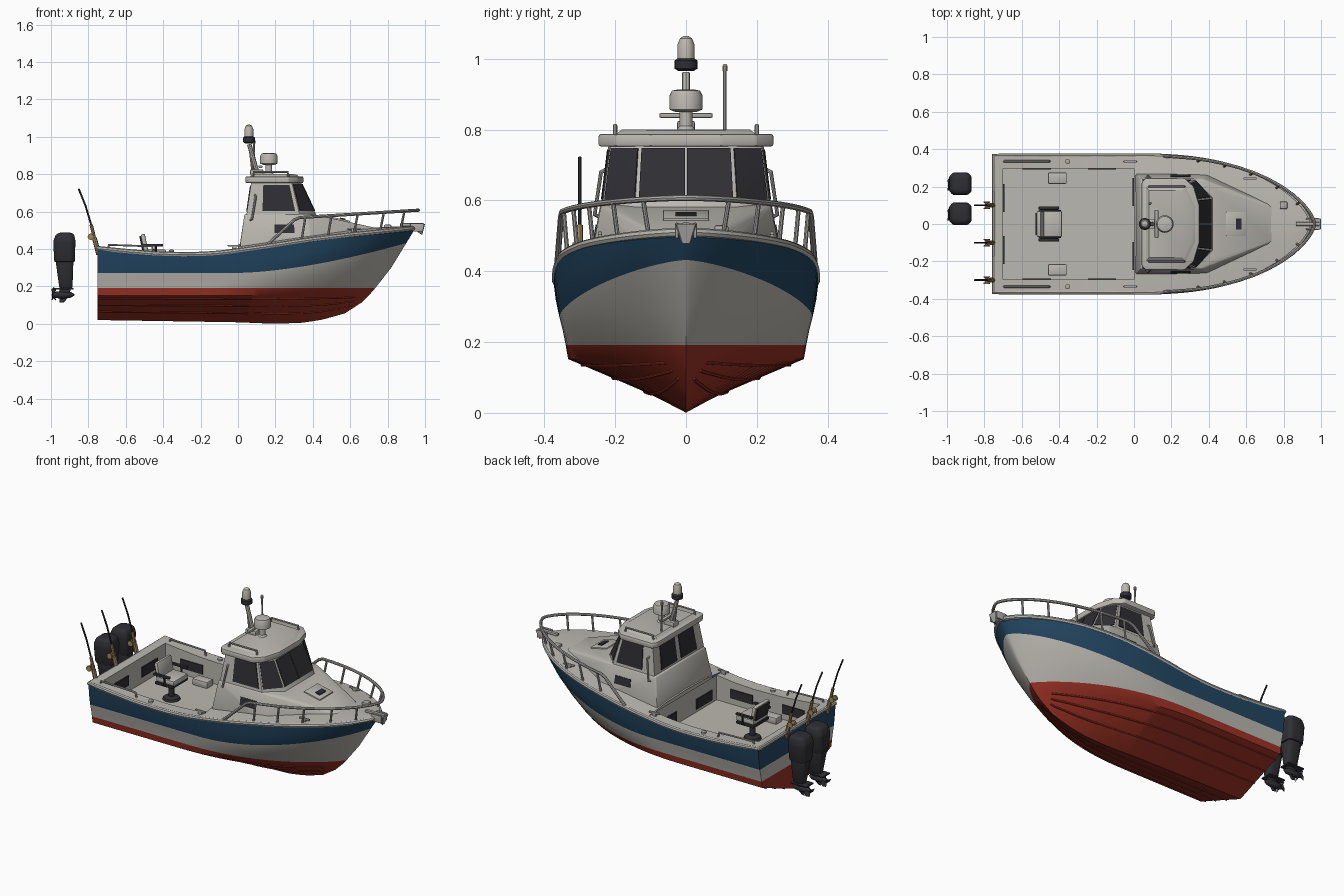
import bpy, bmesh, math
from mathutils import Vector as V, Matrix

if "Cube" in bpy.data.objects:
    bpy.data.objects.remove(bpy.data.objects["Cube"])

def material(name, c):
    m = bpy.data.materials.new(name)
    m.diffuse_color = (*c, 1)
    m.use_nodes = True
    m.node_tree.nodes["Principled BSDF"].inputs["Base Color"].default_value = m.diffuse_color
    return m
WHITE = material("off_white", (.50, .48, .44))
BLUE = material("navy_blue", (.016, .06, .12))
RED = material("bottom_red", (.34, .032, .018))
DARK = material("dark_grey", (.028, .028, .034))
TAN = material("brass_tan", (.36, .25, .11))
STEEL = material("rail_grey", (.42, .41, .39))

# ---------- helpers ----------
def finish(name, bm, *mats):
    me = bpy.data.meshes.new(name)
    bm.to_mesh(me); bm.free()
    for m in mats: me.materials.append(m)
    ob = bpy.data.objects.new(name, me)
    bpy.context.collection.objects.link(ob)
    return ob

def solid(name, pts, mat, bevel=0, seg=2, mirror=False):
    """Convex body through points, with optional mirrored y and rounded edges."""
    bm = bmesh.new()
    pts = list(pts) + ([(x, -y, z) for x, y, z in pts] if mirror else [])
    for p in pts: bm.verts.new(p)
    bmesh.ops.convex_hull(bm, input=bm.verts)
    bmesh.ops.dissolve_limit(bm, angle_limit=.03, verts=bm.verts, edges=bm.edges)
    if bevel:
        bmesh.ops.bevel(bm, geom=bm.edges[:], offset=bevel, segments=seg, affect='EDGES', profile=.5)
    bmesh.ops.recalc_face_normals(bm, faces=bm.faces)
    return finish(name, bm, mat)

def box(name, c, s, mat, bevel=0, tilt=0):
    R = Matrix.Rotation(tilt, 3, 'Y')
    return solid(name, [V(c) + R @ V((i*s[0]/2, j*s[1]/2, k*s[2]/2))
                 for i in (-1, 1) for j in (-1, 1) for k in (-1, 1)], mat, bevel)

def tube(name, pts, r, mat, res=2):
    cu = bpy.data.curves.new(name, 'CURVE')
    cu.dimensions = '3D'; cu.bevel_depth = r; cu.bevel_resolution = res; cu.use_fill_caps = True
    sp = cu.splines.new('POLY'); sp.points.add(len(pts) - 1)
    for q, p in zip(sp.points, pts): q.co = (*p, 1)
    tmp = bpy.data.objects.new(name, cu)
    me = bpy.data.meshes.new_from_object(tmp)
    bpy.data.objects.remove(tmp)
    me.materials.clear(); me.materials.append(mat)
    ob = bpy.data.objects.new(name, me)
    bpy.context.collection.objects.link(ob)

def lathe(name, prof, loc, mat, n=20, rot=Matrix()):
    bm = bmesh.new()
    rings = [[bm.verts.new((r*math.cos(a*math.tau/n), r*math.sin(a*math.tau/n), z)) for a in range(n)] for r, z in prof]
    for A, B in zip(rings, rings[1:]):
        for i in range(n): bm.faces.new((A[i], A[(i+1) % n], B[(i+1) % n], B[i]))
    bm.faces.new(rings[0][::-1]); bm.faces.new(rings[-1])
    bm.transform(Matrix.Translation(loc) @ rot)
    finish(name, bm, mat)

def plate(name, q, u0, u1, v0, v1, mat=DARK):
    """Thin pane on the quad q (bottom a,b then top c,d), within a u,v window."""
    a, b, c, d = map(V, q)
    at = lambda u, v: a.lerp(b, u).lerp(d.lerp(c, u), v)
    n = (b - a).cross(d - a).normalized() * .004
    solid(name, [at(u, v) + s*n for u in (u0, u1) for v in (v0, v1) for s in (-1, 1)], mat)

def interp(t, x):
    for (x0, z0), (x1, z1) in zip(t, t[1:]):
        if x <= x1: return z0 + (z1 - z0)*(x - x0)/(x1 - x0)
    return t[-1][1]

# ---------- hull lines ----------
KEEL = [(-.75, .02), (0, .008), (.2, 0), (.35, .006), (.45, .022), (.57, .055), (.66, .113), (.735, .19)]
SHEER = [(-.75, .40), (-.6, .385), (-.45, .372), (-.26, .367), (-.12, .373), (0, .388), (.15, .41), (.35, .442), (.6, .473), (.95, .508)]
zs = lambda x: interp(SHEER, x)
zb = lambda x: .272 + .16*(max(x, 0)/.9)**1.6
def half(x, xe, w, x0, p, q):
    u = min(1, max(0, (x - x0)/(xe - x0)))
    return w*(1 - u**p)**q
ys = lambda x, xe=.945, w=.374: half(x, xe, w, 0, 2.5, .65)
ROWS = [(.66, 0, lambda x: interp(KEEL, x), 0, 2, 1), (.70, .333, lambda x: .152, -.2, 2.2, .9),
        (.735, .34, lambda x: .192, -.1, 2.2, .85), (.82, .348, lambda x: .5*(.192 + zb(x)), -.05, 2.3, .78),
        (.90, .358, zb, 0, 2.4, .7), (.925, .368, lambda x: .5*(zb(x) + zs(x)), 0, 2.5, .67),
        (.945, .374, zs, 0, 2.5, .65)]
N = 36
T = [1 - (1 - i/N)**1.7 for i in range(N + 1)]
def line(row, s=1):
    xe, w, zf, x0, p, q = row
    return [V((x, s*half(x, xe, w, x0, p, q), zf(x))) for x in (-.75 + (xe + .75)*t for t in T)]

# ---------- hull: red bottom, white band, blue topsides ----------
bm = bmesh.new()
L = {s: [[bm.verts.new(p) for p in line(r, s)] for r in ROWS] for s in (1, -1)}
for k in range(6):
    mi = (0, 0, 1, 1, 2, 2)[k]
    for s in (1, -1):
        A, B = L[s][k], L[s][k+1]
        for i in range(N):
            bm.faces.new((A[i], A[i+1], B[i+1], B[i])[::s]).material_index = mi
    bm.faces.new((L[1][k][0], L[1][k+1][0], L[-1][k+1][0], L[-1][k][0])).material_index = mi
bmesh.ops.remove_doubles(bm, verts=bm.verts, dist=.0002)
bmesh.ops.recalc_face_normals(bm, faces=bm.faces)
finish("hull", bm, RED, WHITE, BLUE)
for s in (1, -1):
    K, C = line(ROWS[0], s), line(ROWS[1], s)
    for f in (.35, .62, .88):
        tube("bottom_strake", [a.lerp(b, f) for a, b in zip(K, C)][:-6], .005, RED, 1)

# ---------- rub rail, deck and cockpit ----------
sheer = [p + V((0, 0, .003)) for p in line(ROWS[6])]
port = [V((p.x, -p.y, p.z)) for p in sheer]
tube("gunwale_rail", [(-.745, 0, .403)] + [p - V((0, .009, 0)) for p in sheer[:-1]] + [sheer[-1]]
     + [p + V((0, .009, 0)) for p in port[-2::-1]] + [(-.745, 0, .403)], .013, WHITE)
bm = bmesh.new()
def face(*pts): bm.faces.new([bm.verts.new(p) for p in pts])
FLOOR, CW = .25, .297
zd = lambda x: zs(x) + .014
aft = [-.70 + .05*i for i in range(15)]
fore = [.945*(1 - (1 - i/24)**1.6) for i in range(25)]
for s in (1, -1):
    for a, b in zip([-.75] + aft, aft):
        face((a, s*.37, zd(a)), (b, s*.37, zd(b)), (b, s*CW, zd(b)), (a, s*CW, zd(a)))
        if b > a: face((a, s*CW, zd(a)), (b, s*CW, zd(b)), (b, s*CW, FLOOR), (a, s*CW, FLOOR))
    for a, b in zip(fore, fore[1:]):
        for f, g in ((1, .5), (.5, 0)):
            P = lambda x, k: (x, s*k*ys(x), zd(x) + .06*ys(x)*(1 - k*k))
            face(P(a, f), P(b, f), P(b, g), P(a, g))
face((-.75, -CW, zd(-.75)), (-.70, -CW, zd(-.7)), (-.70, CW, zd(-.7)), (-.75, CW, zd(-.75)))
for x in (-.70, 0):
    face((x, -CW, FLOOR), (x, CW, FLOOR), (x, CW, zd(x)), (x, -CW, zd(x)))
face((-.70, -CW, FLOOR), (0, -CW, FLOOR), (0, CW, FLOOR), (-.70, CW, FLOOR))
bmesh.ops.remove_doubles(bm, verts=bm.verts, dist=.0002)
for f in bm.faces:
    f.normal_update()
    if f.normal.dot(V((-.3, 0, 3)) - f.calc_center_median()) < 0: f.normal_flip()
finish("deck_and_cockpit", bm, WHITE)
for s in (1, -1):
    for x in (-.52, -.17):
        box("side_pocket", (x, s*.295, .315), (.15, .008, .055), DARK)
    box("transom_pocket", (-.697, s*.14, .32), (.008, .15, .06), DARK)
    box("cockpit_locker", (-.41, s*.245, .27), (.10, .06, .04), WHITE, .006)
    box("step_recess", (-.003, s*.17, .30), (.008, .15, .06), DARK)
    # gunwale hardware
    tube("side_rail", [(-.70, s*.335, .39), (-.69, s*.335, .422), (-.46, s*.335, .414), (-.45, s*.335, .38)], .006, STEEL)
    lathe("rod_socket", [(.014, 0), (.014, .012), (.008, .014)], (-.355, s*.335, .382), STEEL, 12)
    for x in (-.02, .62):
        box("cleat", (x, s*(ys(x) - .04), zd(x) + .018), (.07, .012, .01), STEEL, .003)
        box("cleat_foot", (x, s*(ys(x) - .04), zd(x) + .006), (.025, .012, .02), STEEL)

# ---------- cabin ----------
solid("cabin_trunk", [(.0, .275, .36), (.40, .275, .40), (.75, .11, .45), (.035, .243, .587),
                      (.37, .24, .587), (.43, .19, .58), (.74, .095, .512)], WHITE, .008, 2, True)
b1, b2, b3 = (.045, .24, .58), (.33, .237, .58), (.42, .14, .58)
t1, t2, t3 = (.072, .218, .765), (.285, .213, .765), (.333, .13, .765)
solid("wheelhouse", [b1, b2, b3, t1, t2, t3], WHITE, mirror=True)
m = lambda p: (p[0], -p[1], p[2])
for s in (1, -1):
    f = (lambda p: p) if s > 0 else m
    plate("side_window", (f(b1), f(b2), f(t2), f(t1)), .30, .93, .12, .88)
    plate("corner_window", (f(b2), f(b3), f(t3), f(t2)), .06, .96, .12, .90)
    plate("trunk_port", [f(p) for p in ((.015, .275, .40), (.39, .275, .40), (.37, .241, .587), (.035, .241, .587))], .48, .78, .45, .7)
    tube("grab_rail", [f(p) for p in ((.06, .235, .55), (.075, .258, .56), (.095, .24, .68), (.09, .22, .69))], .006, STEEL)
for u in (.02, .51):
    plate("windscreen", (b3, m(b3), m(t3), t3), u, u + .47, .12, .90)
for u in (.14, .54):
    plate("rear_window", (b1, m(b1), m(t1), t1), u, u + .32, .1, .86)
solid("roof_brim", [(x, y, z) for z in (.752, .788) for x, y in ((.04, .22), (.06, .247), (.27, .247), (.32, .2), (.35, .1))], WHITE, .008, 2, True)
solid("roof_crown", [(.06, .20, .785), (.28, .20, .785), (.33, .1, .785), (.08, .18, .801), (.26, .18, .801), (.31, .09, .799)], WHITE, 0, 2, True)
for s in (1, -1):
    tube("roof_rail", [(.08, s*.2, .785), (.085, s*.2, .812), (.265, s*.2, .812), (.27, s*.2, .785)], .006, STEEL)

# ---------- roof equipment ----------
box("mast_base", (.10, 0, .81), (.07, .05, .03), WHITE, .006)
tube("mast", [(.105, 0, .80), (.06, 0, .96)], .012, WHITE)
tube("mast_brace", [(.08, 0, .80), (.065, 0, .93)], .007, STEEL)
lathe("lamp_collar", [(.02, .965), (.032, .972), (.032, .995), (.022, 1.003)], (.058, 0, 0), DARK)
lathe("mast_lamp", [(.024, 1.0), (.024, 1.04), (.017, 1.058), (.006, 1.065)], (.058, 0, 0), WHITE)
lathe("radar_stand", [(.03, .795), (.018, .81), (.018, .852)], (.165, 0, 0), WHITE)
lathe("radar_dome", [(.03, .85), (.047, .857), (.047, .895), (.04, .91), (.02, .914)], (.165, 0, 0), WHITE, 28)
box("radar_bar", (.12, 0, .84), (.02, .15, .014), STEEL, .004)
tube("aerial", [(.09, .11, .79), (.085, .11, .975)], .005, STEEL)
lathe("aerial_tip", [(.008, .965), (.008, .98), (.004, .985)], (.085, .11, 0), STEEL, 10)

# ---------- foredeck: hatch, bow rail, anchor roller ----------
box("deck_hatch", (.545, 0, .556), (.11, .13, .012), WHITE, .003, .21)
box("hatch_grip", (.56, 0, .562), (.03, .06, .006), DARK, 0, .21)
ry = lambda x: ys(x, .965, .366)
rz = lambda x: .568 + (x - .33)*.062
rail = [(.16, ry(.16), zd(.16)), (.30, ry(.3), .555)]
rail += [(x, ry(x), rz(x)) for x in (.33, .4, .48, .56, .64, .72, .79, .85, .89, .92, .94, .955, .962)]
tube("bow_rail", rail + [(.965, 0, rz(.965))] + [m(p) for p in rail[::-1]], .0085, STEEL)
for s in (1, -1):
    for x in (.36, .50, .64, .78, .89):
        tube("stanchion", [(x - .02, s*(ys(x - .02) - .02), zd(x) - .01), (x, s*ry(x), rz(x))], .0065, STEEL)
    box("roller_cheek", (.955, s*.026, .515), (.07, .01, .045), STEEL, .004)
box("anchor_shank", (.93, 0, .53), (.13, .02, .016), STEEL, .004)
solid("anchor_fluke", [(.955, .03, .53), (1.0, .03, .535), (.985, .012, .475), (.96, .01, .49)], STEEL, .003, 1, True)
box("windlass", (.80, .10, .515), (.04, .04, .03), STEEL, .006)

# ---------- fishing chair ----------
lathe("chair_pedestal", [(.05, .25), (.045, .262), (.016, .27), (.016, .345), (.04, .355)], (-.45, 0, 0), DARK)
box("chair_frame", (-.45, 0, .36), (.12, .15, .018), DARK, .004)
box("chair_seat", (-.445, 0, .382), (.12, .14, .03), WHITE, .008)
box("chair_back", (-.50, 0, .43), (.024, .14, .10), WHITE, .008, -.2)
box("chair_back_shell", (-.515, 0, .43), (.01, .12, .08), DARK, .003, -.2)
for s in (1, -1):
    box("chair_arm", (-.455, s*.085, .42), (.11, .018, .014), DARK, .004)
    tube("chair_arm_post", [(-.44, s*.08, .36), (-.44, s*.085, .42)], .006, DARK)

# ---------- fishing rods ----------
for y in (-.3, -.1, .1):
    tube("rod_holder", [(-.745, y, .37), (-.768, y, .46)], .013, TAN)
    tube("rod_grip", [(-.768, y, .46), (-.785, y, .53)], .009, TAN)
    tube("rod_blank", [(-.782, y, .52), (-.815, y, .63), (-.852, y, .722)], .005, DARK)
    lathe("rod_reel", [(.017, -.02), (.017, -.014), (.009, -.012), (.009, .012), (.017, .014), (.017, .02)],
          (-.787, y, .465), TAN, 14, Matrix.Rotation(math.pi/2, 4, 'X'))

# ---------- twin outboard engines ----------
for y in (.055, .215):
    def ring(z, x0, x1, w): return [(x, y + s*w*k, z) for s in (1, -1) for x, k in ((x0, .65), (x0 + .02, 1), (x1 - .02, 1), (x1, .7))]
    solid("engine_cowl", ring(.33, -.982, -.873, .052) + ring(.44, -.988, -.869, .061) + ring(.475, -.975, -.875, .055)
          + ring(.487, -.955, -.89, .04), DARK, .006)
    solid("engine_midsection", ring(.335, -.975, -.88, .046) + ring(.19, -.955, -.885, .026), DARK, .006)
    box("cavitation_plate", (-.935, y, .187), (.11, .07, .008), DARK, .002)
    solid("engine_strut", ring(.19, -.955, -.895, .014) + ring(.15, -.95, -.9, .012), DARK)
    lathe("gearcase", [(.004, -.065), (.016, -.045), (.02, 0), (.018, .03), (.008, .055)], (-.94, y, .155), DARK, 14, Matrix.Rotation(-math.pi/2, 4, 'Y'))
    solid("skeg", [(-.955, y - .004, .15), (-.90, y + .004, .15), (-.955, y + .004, .115), (-.93, y - .004, .115)], DARK)
    for k in range(3):
        R = Matrix.Rotation(k*math.tau/3, 3, 'X')
        solid("propeller_blade", [V((-.985, y, .155)) + R @ V(p) for p in
              ((.008, -.008, .006), (-.008, .008, .006), (.012, -.018, .03), (-.013, .018, .03), (0, 0, .042), (.003, .003, .02))], DARK)

# smooth shading with crisp corners
for o in bpy.context.scene.objects: o.select_set(o.type == 'MESH')
bpy.context.view_layer.objects.active = bpy.context.selected_objects[0]
bpy.ops.object.shade_smooth_by_angle(angle=math.radians(35))
